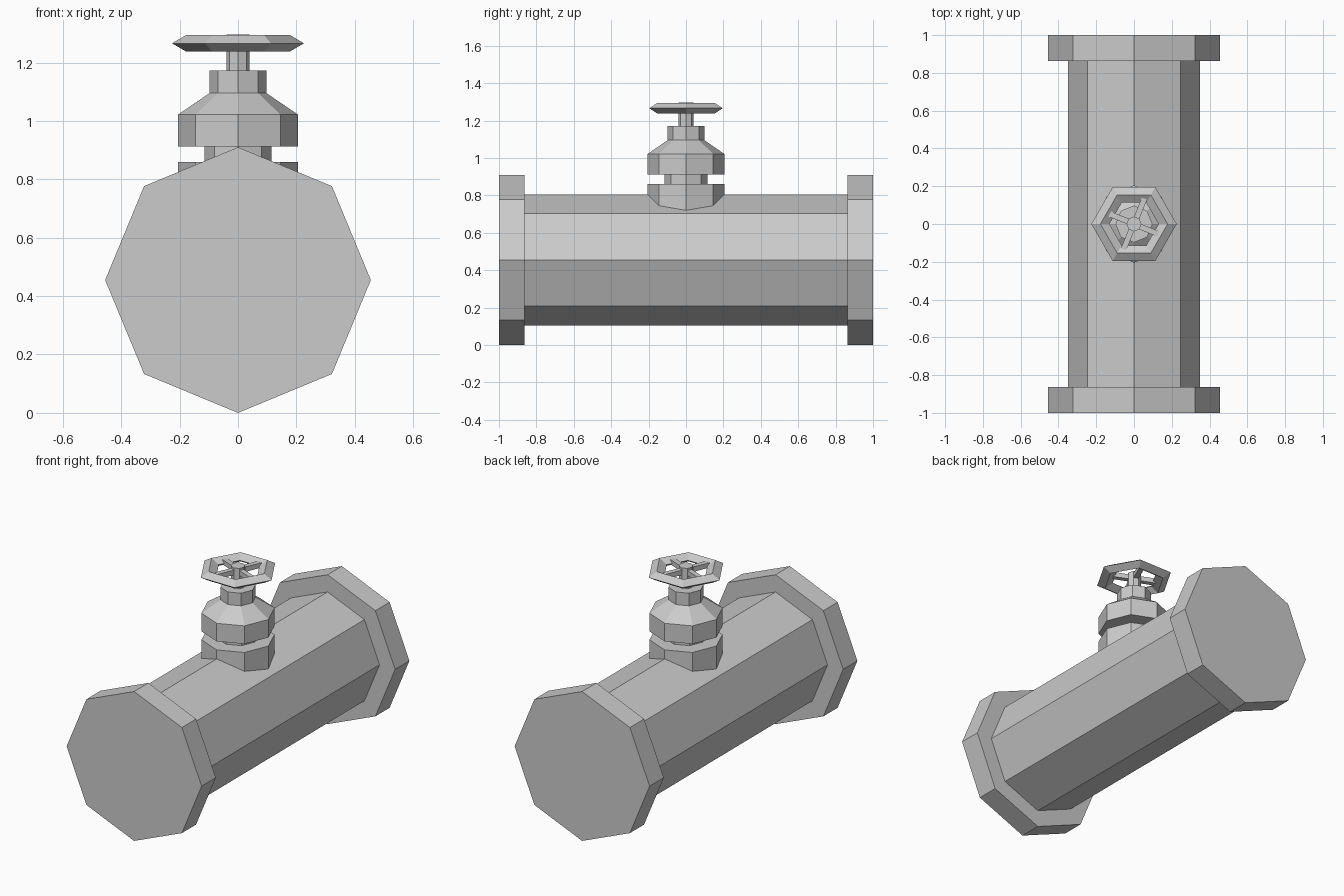
import bpy, bmesh, math
from mathutils import Matrix

if "Cube" in bpy.data.objects:
    bpy.data.objects.remove(bpy.data.objects["Cube"])


def lathe(name, profile, sides, closed=False):
    """Revolve (radius, height) points around z into a faceted solid."""
    bm = bmesh.new()
    rings = []
    for r, z in profile:
        rings.append([bm.verts.new((r * math.cos(math.tau * i / sides),
                                    r * math.sin(math.tau * i / sides), z))
                      for i in range(sides)])
    pairs = list(zip(rings, rings[1:]))
    if closed:
        pairs.append((rings[-1], rings[0]))
    else:
        bm.faces.new(rings[0])
        bm.faces.new(rings[-1])
    for a, b in pairs:
        for i in range(sides):
            j = (i + 1) % sides
            bm.faces.new((a[i], a[j], b[j], b[i]))
    bmesh.ops.recalc_face_normals(bm, faces=bm.faces)
    mesh = bpy.data.meshes.new(name)
    bm.to_mesh(mesh)
    bm.free()
    obj = bpy.data.objects.new(name, mesh)
    bpy.context.collection.objects.link(obj)
    return obj


# Horizontal pipe with a flange at each end
pipe = lathe("flanged_pipe", [(0.455, -1), (0.455, -0.863), (0.35, -0.863),
                              (0.35, 0.863), (0.455, 0.863), (0.455, 1)], 8)
pipe.data.transform(Matrix.Translation((0, 0, 0.455)) @ Matrix.Rotation(math.pi / 2, 4, 'X'))

# Valve body: base collar, neck, bonnet, gland and stem
lathe("valve_body", [(0.205, 0.68), (0.205, 0.86), (0.115, 0.86), (0.115, 0.912),
                     (0.205, 0.912), (0.205, 1.022), (0.098, 1.095), (0.098, 1.172),
                     (0.04, 1.172), (0.04, 1.296)], 8)

# Six-sided handwheel rim with a diamond cross-section
lathe("handwheel_rim", [(0.226, 1.266), (0.178, 1.294), (0.13, 1.266), (0.178, 1.238)],
      6, closed=True)

# Four spokes reaching from the stem into the rim
for k in range(4):
    angle = math.radians(-22.5 + 90 * k)
    bpy.ops.mesh.primitive_cube_add(size=1)
    spoke = bpy.context.object
    spoke.name = f"handwheel_spoke_{k + 1}"
    spoke.data.transform(Matrix.Rotation(angle, 4, 'Z')
                         @ Matrix.Translation((0.085, 0, 1.268))
                         @ Matrix.Diagonal((0.12, 0.03, 0.03, 1)))
